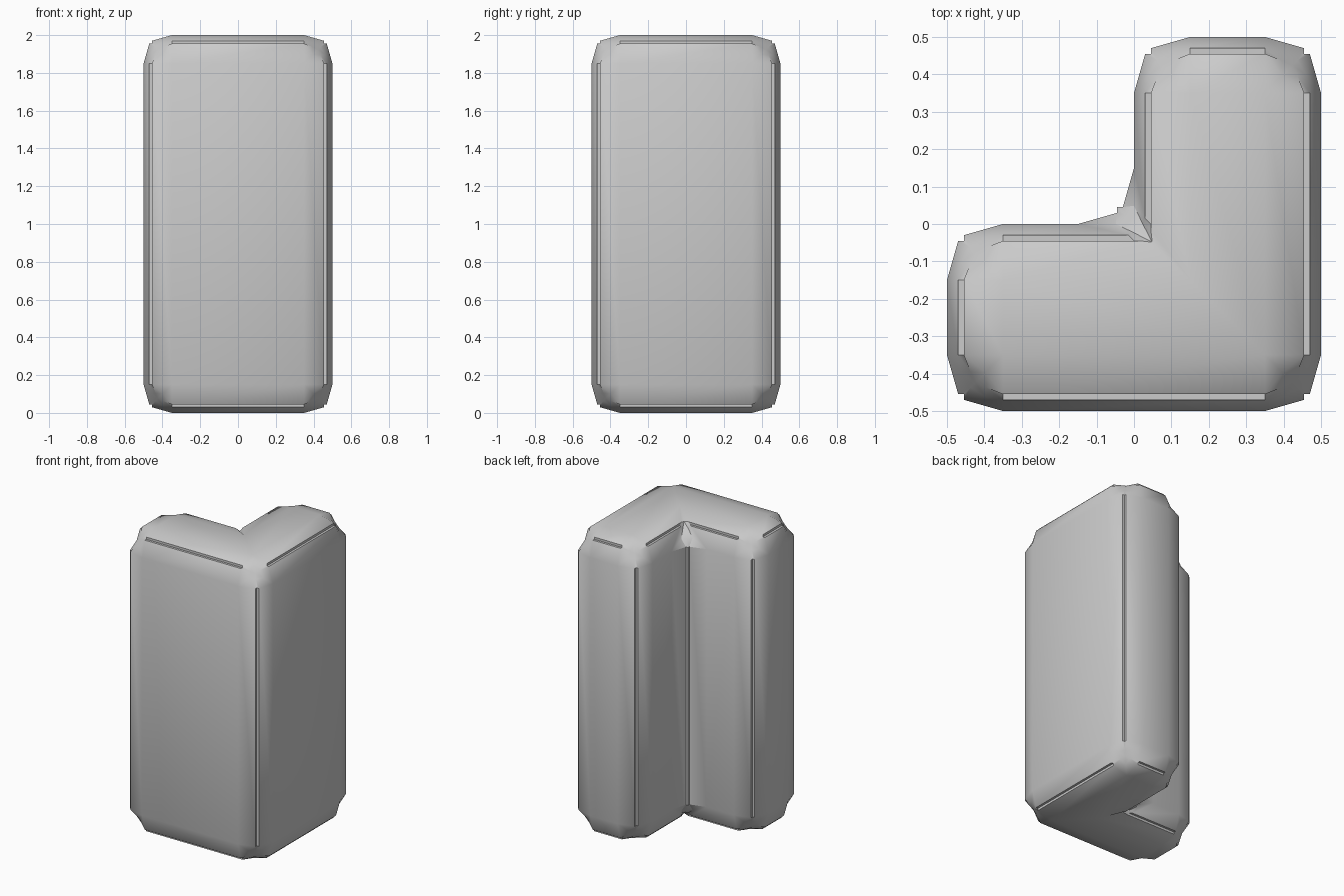
import bpy, bmesh
from math import radians

if "Cube" in bpy.data.objects:
    bpy.data.objects.remove(bpy.data.objects["Cube"])

# L-shaped wall corner, extruded straight up
outline = [(-.5, -.5), (.5, -.5), (.5, .5), (0, .5), (0, 0), (-.5, 0)]
mesh = bpy.data.meshes.new("corner_block")
bm = bmesh.new()
base = bm.faces.new([bm.verts.new((x, y, 0)) for x, y in outline])
ext = bmesh.ops.extrude_face_region(bm, geom=[base], use_keep_orig=True)
top = [g for g in ext["geom"] if isinstance(g, bmesh.types.BMVert)]
bmesh.ops.translate(bm, verts=top, vec=(0, 0, 2))
bmesh.ops.recalc_face_normals(bm, faces=bm.faces)
bm.to_mesh(mesh)
bm.free()
block = bpy.data.objects.new("corner_block", mesh)
bpy.context.collection.objects.link(block)

# Moulded bevel with a small notch running along every edge
bevel = block.modifiers.new("edge_moulding", 'BEVEL')
bevel.width = 0.15
bevel.segments = 4
bevel.limit_method = 'ANGLE'
bevel.profile_type = 'CUSTOM'
profile = bevel.custom_profile
profile.update()
for t in (.25, .5, .75):
    profile.points.add(1 - t, t)
    profile.update()
notch = [(1, 0), (.8, .7), (.7, .7), (.7, .8), (0, 1)]
for point, place in zip(profile.points, notch):
    point.handle_type_1 = point.handle_type_2 = 'VECTOR'
    point.location = place
profile.update()

# Smooth the gentle slopes, keep the notch crisp
bpy.context.view_layer.objects.active = block
block.select_set(True)
bpy.ops.object.modifier_apply(modifier=bevel.name)
bpy.ops.object.shade_smooth_by_angle(angle=radians(30))
